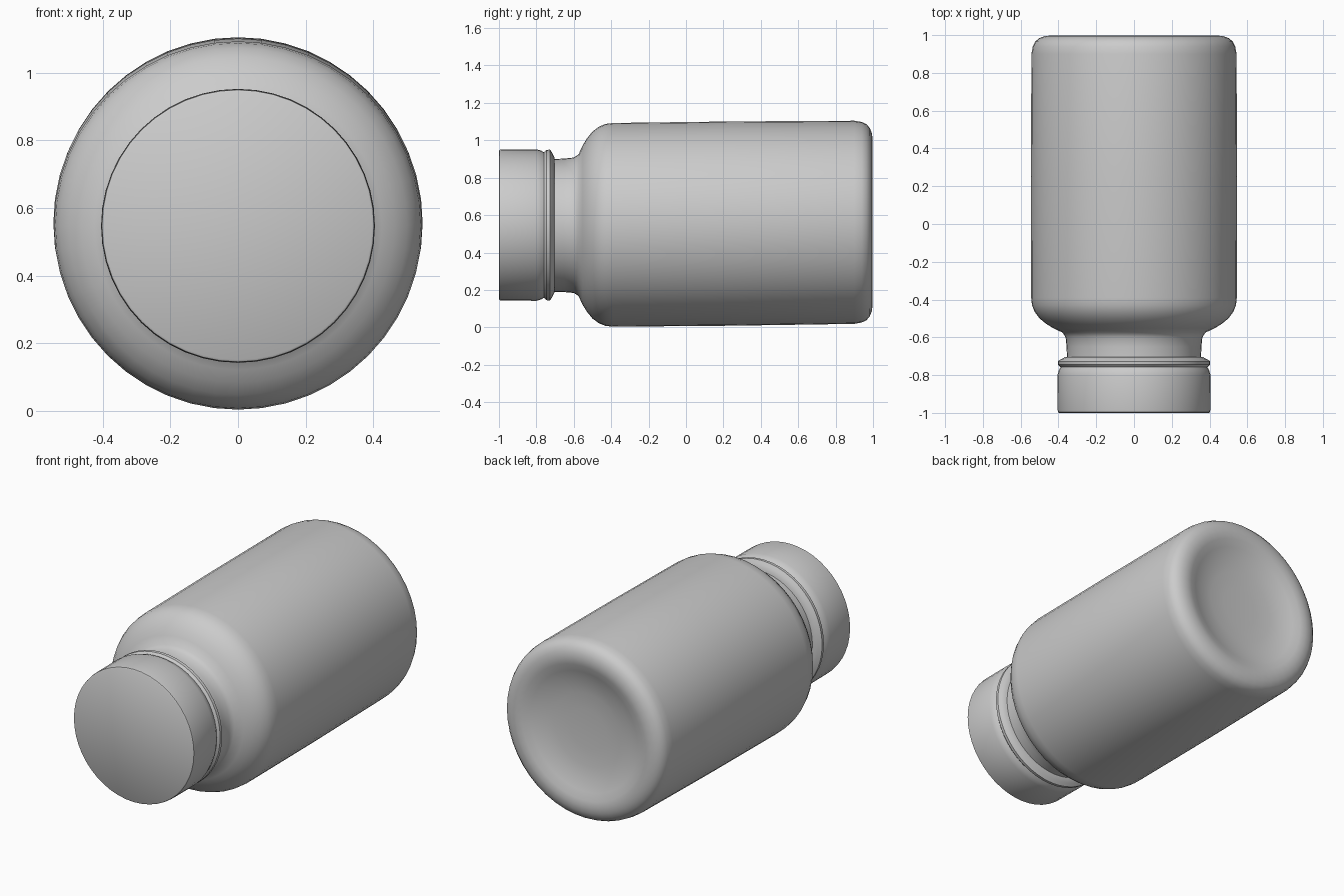
import bpy, math

if "Cube" in bpy.data.objects:
    bpy.data.objects.remove(bpy.data.objects["Cube"])

SIDES = 48


def lathe(name, profile, center, angle=35):
    """Revolve (y, radius) points around the y axis; center(y) gives axis height."""
    verts, faces, rings = [], [], []
    for y, r in profile:
        start = len(verts)
        n = 1 if r == 0 else SIDES
        for i in range(n):
            a = 2 * math.pi * i / SIDES
            verts.append((r * math.cos(a), y, center(y) + r * math.sin(a)))
        rings.append([start + (i % n) for i in range(SIDES)])
    for a, b in zip(rings, rings[1:]):
        for i in range(SIDES):
            j = (i + 1) % SIDES
            quad = [a[i], a[j], b[j], b[i]]
            faces.append(list(dict.fromkeys(quad)))
    mesh = bpy.data.meshes.new(name)
    mesh.from_pydata(verts, [], faces)
    mesh.update()
    obj = bpy.data.objects.new(name, mesh)
    bpy.context.collection.objects.link(obj)
    bpy.ops.object.select_all(action='DESELECT')
    obj.select_set(True)
    bpy.context.view_layer.objects.active = obj
    # consistent outward normals
    bpy.ops.object.mode_set(mode='EDIT')
    bpy.ops.mesh.select_all(action='SELECT')
    bpy.ops.mesh.normals_make_consistent(inside=False)
    bpy.ops.object.mode_set(mode='OBJECT')
    bpy.ops.object.shade_smooth_by_angle(angle=math.radians(angle))
    return obj


def body_axis(y):
    return 0.548 + 0.0105 * (y + 0.4)


def cap_axis(y):
    return 0.547


# Bottle: neck, shoulder, straight wall, rounded base edge, dished base
lathe("bottle_body", [
    (-0.76, 0), (-0.76, 0.355), (-0.70, 0.355), (-0.65, 0.357), (-0.60, 0.362),
    (-0.575, 0.378), (-0.553, 0.425), (-0.53, 0.463), (-0.50, 0.500),
    (-0.465, 0.526), (-0.43, 0.540), (-0.39, 0.5445), (0.25, 0.546),
    (0.90, 0.543), (0.94, 0.536), (0.965, 0.524), (0.983, 0.503),
    (0.994, 0.475), (0.998, 0.44), (0.992, 0.405), (0.975, 0.36),
    (0.955, 0.30), (0.942, 0.22), (0.936, 0.12), (0.935, 0),
], body_axis, 60)

# Screw cap with a crisp front rim
lathe("cap", [
    (-1.0, 0), (-1.0, 0.396), (-0.996, 0.402), (-0.985, 0.404),
    (-0.80, 0.405), (-0.775, 0.398), (-0.757, 0.388), (-0.757, 0),
], cap_axis)

# Tamper ring below the cap
lathe("tamper_ring", [
    (-0.76, 0), (-0.76, 0.387), (-0.745, 0.402), (-0.727, 0.403),
    (-0.715, 0.385), (-0.703, 0.362), (-0.703, 0),
], cap_axis)
